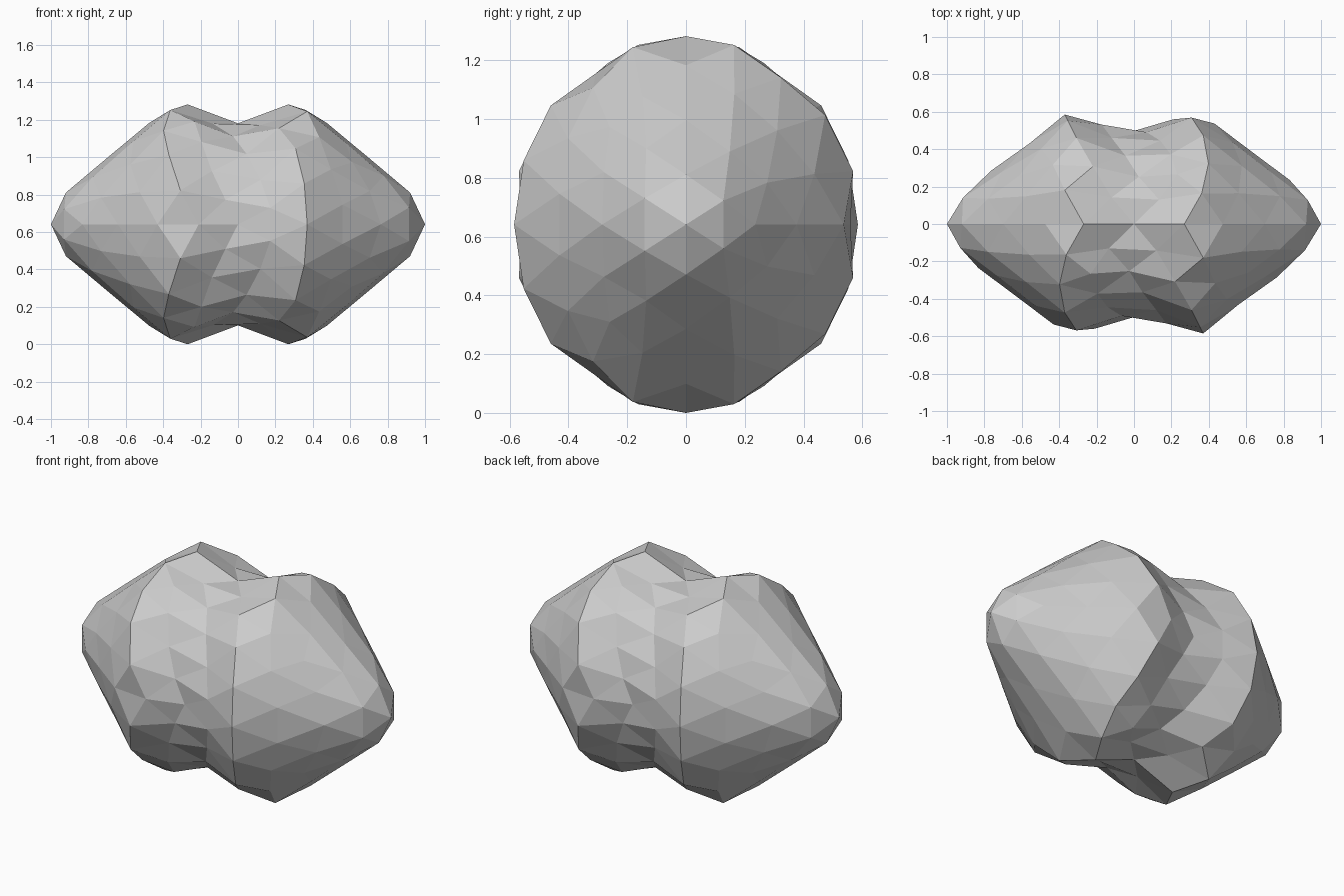
import bpy, bmesh
from mathutils import Vector

if "Cube" in bpy.data.objects:
    bpy.data.objects.remove(bpy.data.objects["Cube"])

# Profiles along the long axis: (unit-sphere |x|, value)
LENGTH = [(0, 0), (.15, .13), (.27, .225), (.31, .27), (.447, .37), (.526, .43),
          (.588, .475), (.81, .70), (.951, .92), (1, 1)]
GIRTH = [(0, .54), (.15, .56), (.27, .64), (.31, .675), (.362, .69), (.447, .71),
         (.526, .685), (.588, .67), (.81, .605), (.951, .55), (1, .55)]


def sample(profile, t):
    t = min(abs(t), 1)
    for (a, va), (b, vb) in zip(profile, profile[1:]):
        if t <= b:
            return va + (vb - va) * (t - a) / (b - a)
    return profile[-1][1]


# Two-lobed low-poly rock: an icosphere pinched at the waist, pointed at both ends
bm = bmesh.new()
bmesh.ops.create_icosphere(bm, subdivisions=3, radius=1)
for v in bm.verts:
    x, y, z = v.co.x, v.co.z, -v.co.y      # sphere pole turned to face the back
    s = sample(GIRTH, x)
    nx = sample(LENGTH, x) * (1 if x > 0 else -1)
    v.co = Vector((nx, y * s / 1.085, z * s))

# Stand it on the ground
low = min(v.co.z for v in bm.verts)
bmesh.ops.translate(bm, verts=bm.verts, vec=(0, 0, -low))
bmesh.ops.recalc_face_normals(bm, faces=bm.faces)

mesh = bpy.data.meshes.new("rock")
bm.to_mesh(mesh)
bm.free()
bpy.context.collection.objects.link(bpy.data.objects.new("rock", mesh))
